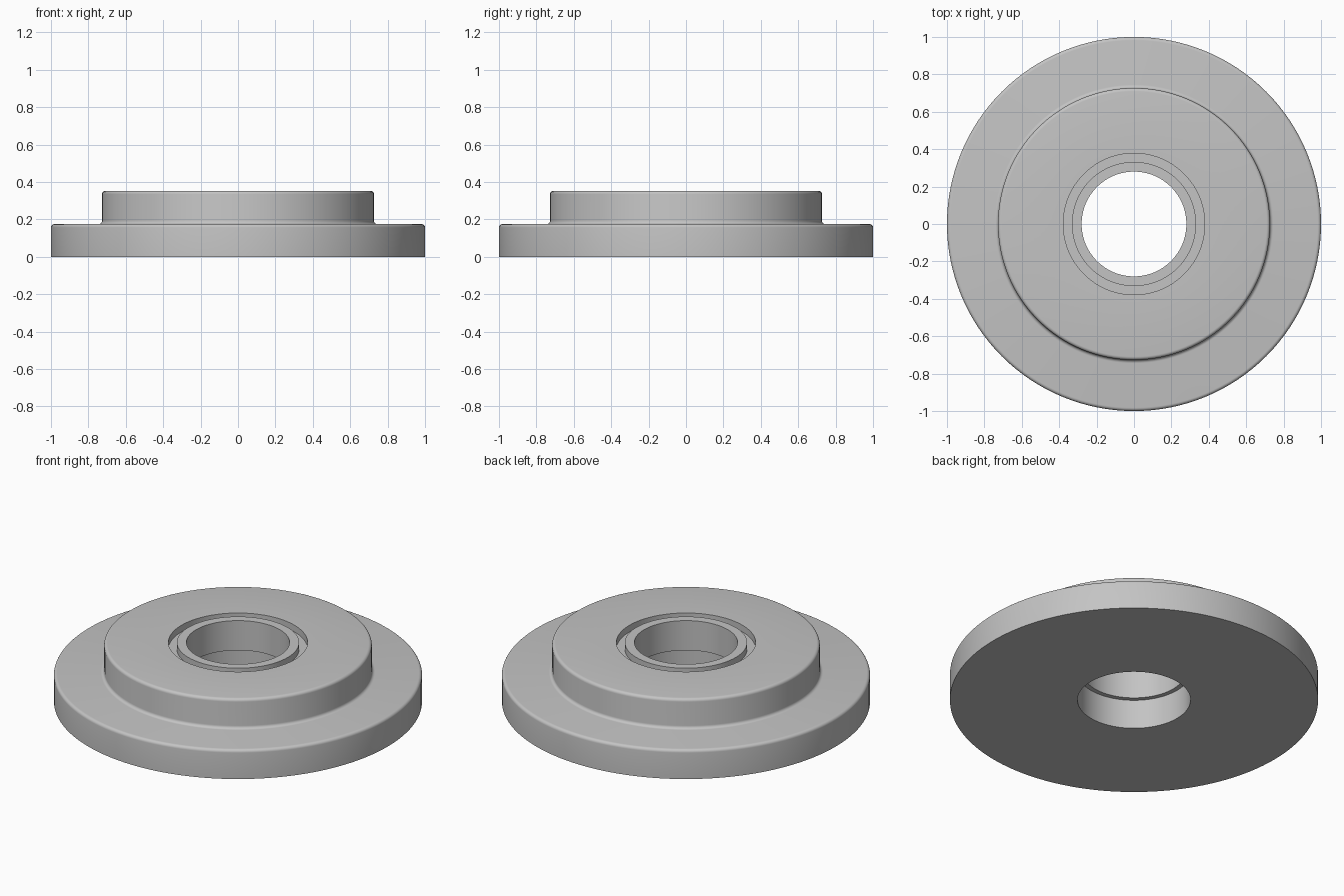
import bpy
import bmesh
from math import radians, cos, sin, pi

cube = bpy.data.objects.get("Cube")
if cube:
    bpy.data.objects.remove(cube, do_unlink=True)

SEGMENTS = 128
BASE_TOP, HUB_TOP, STEP = 0.175, 0.353, 0.175
R_BASE, R_HUB = 1.0, 0.727
R_BORE, R_LIP, R_RING, R_GROOVE = 0.307, 0.28, 0.332, 0.378
GROOVE_FLOOR = HUB_TOP - 0.04
ROUND = 0.018


def arc(r, z, start, end, steps=5):
    """Quarter-round points about a centre in the (radius, height) plane."""
    angles = [radians(start + (end - start) * i / steps) for i in range(steps + 1)]
    return [(r + ROUND * cos(a), z + ROUND * sin(a)) for a in angles]


def lathe(name, profile, material):
    """Revolve a closed (radius, height) profile around the z axis."""
    bm = bmesh.new()
    verts = [bm.verts.new((r, 0, z)) for r, z in profile]
    edges = [bm.edges.new((a, b)) for a, b in zip(verts, verts[1:] + verts[:1])]
    bmesh.ops.spin(bm, geom=verts + edges, cent=(0, 0, 0), axis=(0, 0, 1),
                   angle=2 * pi, steps=SEGMENTS, use_merge=True)
    bmesh.ops.remove_doubles(bm, verts=bm.verts, dist=1e-5)
    bmesh.ops.recalc_face_normals(bm, faces=bm.faces)
    mesh = bpy.data.meshes.new(name)
    bm.to_mesh(mesh)
    bm.free()
    mesh.materials.append(material)
    obj = bpy.data.objects.new(name, mesh)
    bpy.context.collection.objects.link(obj)
    bpy.ops.object.select_all(action="DESELECT")
    obj.select_set(True)
    bpy.context.view_layer.objects.active = obj
    bpy.ops.object.shade_smooth_by_angle(angle=radians(30))
    return obj


# Plain grey metal
grey = bpy.data.materials.new("grey_metal")
grey.use_nodes = True
colour = (0.55, 0.55, 0.55, 1)
grey.diffuse_color = colour
grey.node_tree.nodes["Principled BSDF"].inputs["Base Color"].default_value = colour

# Stepped flange: wide base, raised hub, ring groove and stepped bore
profile = [(R_BORE, 0), (R_BASE, 0)]
profile += arc(R_BASE - ROUND, BASE_TOP - ROUND, 0, 90)      # base rim
profile += arc(R_HUB + ROUND, BASE_TOP + ROUND, 270, 180)    # hub fillet
profile += arc(R_HUB - ROUND, HUB_TOP - ROUND, 0, 90)        # hub rim
profile += [(R_GROOVE, HUB_TOP), (R_GROOVE, GROOVE_FLOOR),   # groove
            (R_RING, GROOVE_FLOOR), (R_RING, HUB_TOP),
            (R_LIP, HUB_TOP), (R_LIP, STEP), (R_BORE, STEP)]  # inner lip
lathe("stepped_flange", profile, grey)
